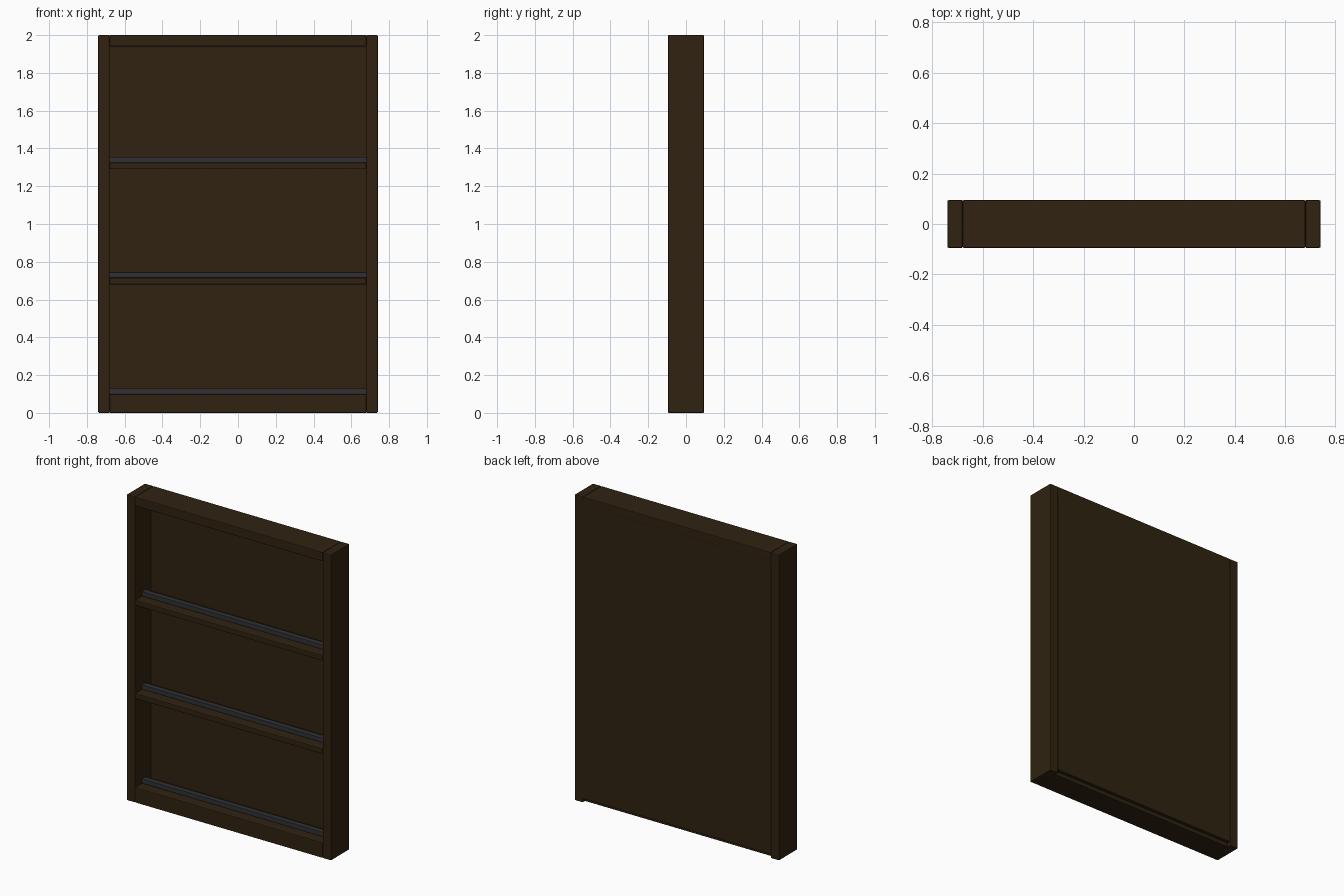
import bpy, bmesh

if "Cube" in bpy.data.objects:
    bpy.data.objects.remove(bpy.data.objects["Cube"])


def material(name, rgb):
    m = bpy.data.materials.new(name)
    m.diffuse_color = (*rgb, 1.0)
    m.use_nodes = True
    m.node_tree.nodes["Principled BSDF"].inputs["Base Color"].default_value = m.diffuse_color
    return m


WOOD = material("dark_wood", (0.029, 0.0165, 0.0055))
METAL = material("dark_grey", (0.029, 0.030, 0.033))


def board(name, x, y, z, mat=WOOD, bevel=0.005):
    """Box between the given (low, high) ranges with softened edges."""
    bm = bmesh.new()
    bmesh.ops.create_cube(bm, size=1.0)
    for v in bm.verts:
        v.co = [r[0] + (c + 0.5) * (r[1] - r[0]) for c, r in zip(v.co, (x, y, z))]
    mesh = bpy.data.meshes.new(name)
    bm.to_mesh(mesh)
    bm.free()
    mesh.materials.append(mat)
    ob = bpy.data.objects.new(name, mesh)
    bpy.context.collection.objects.link(ob)
    mod = ob.modifiers.new("edge_bevel", 'BEVEL')
    mod.width = bevel
    mod.segments = 2
    return ob


FRONT, BACK = -0.095, 0.095
PANEL = 0.07           # front of the back panel
HALF, INNER = 0.74, 0.68
SPAN = (-INNER, INNER)

# Upright sides
board("left_side", (-HALF, -INNER), (FRONT, BACK), (0, 2))
board("right_side", (INNER, HALF), (FRONT, BACK), (0, 2))

# Top, base and back panel
board("top_board", SPAN, (FRONT, BACK), (1.94, 2))
board("base_board", SPAN, (FRONT, PANEL + 0.002), (0, 0.10))
board("back_panel", SPAN, (PANEL, BACK - 0.001), (0.025, 1.985), bevel=0.002)

# Two shelves
for i, z in enumerate((0.68, 1.29)):
    board(f"shelf_{i + 1}", SPAN, (FRONT, PANEL + 0.002), (z, z + 0.035))

# Grey rail lying on the base and on each shelf
for i, z in enumerate((0.10, 0.715, 1.325)):
    board(f"rail_{i + 1}", SPAN, (-0.025, 0.012), (z, z + 0.03), METAL, 0.003)
